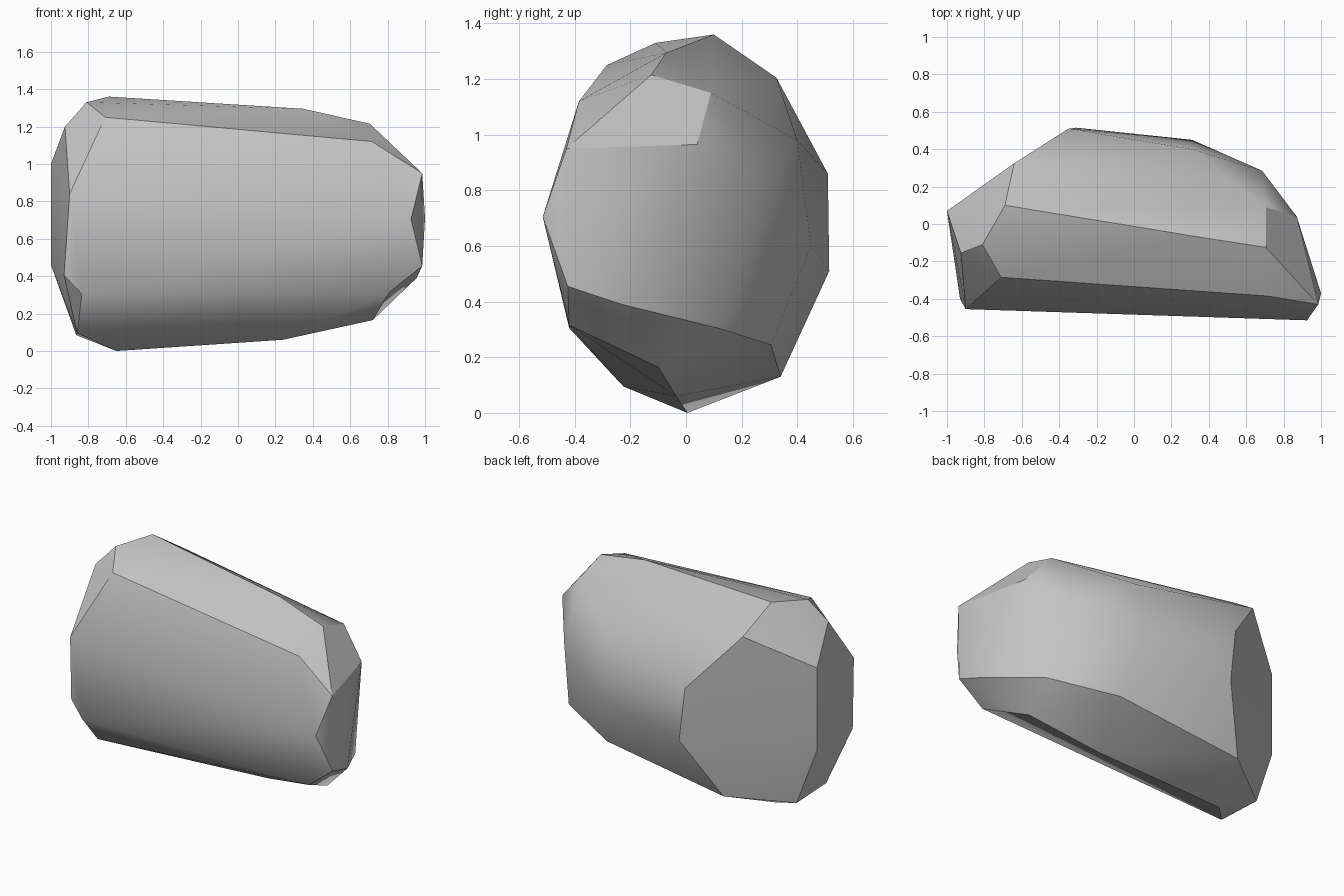
import bpy
import bmesh
from math import radians

default_cube = bpy.data.objects.get("Cube")
if default_cube:
    bpy.data.objects.remove(default_cube, do_unlink=True)

# Corner points of the boulder, grouped by the facet they bound
sheared_back_facet = [(-1, .07, 1), (-.64, .325, 1.205), (-.35, .51, .86), (-.31, .515, .51),
                      (-.51, .34, .13), (-.865, .09, .085), (-1, .07, .46)]
left_over_end = [(-.925, -.155, 1.2), (-.9, -.455, .84), (-.93, -.4, .405), (-.86, -.225, .095),
                 (-.835, -.42, .305)]
top_ridge = [(-.69, .1, 1.36), (-.81, -.11, 1.33), (-.71, -.285, 1.25), (.35, -.07, 1.295)]
pointed_end = [(.705, -.125, 1.215), (.705, .09, 1.15), (.87, .04, .965), (.985, -.43, .95),
               (.715, -.385, 1.12), (.925, -.515, .705), (1, -.37, .71), (.985, -.425, .455),
               (.955, -.23, .39), (.81, -.42, .315)]
rounded_back = [(.685, .285, .8), (.31, .4, .98), (.31, .45, .6), (.36, .305, .245),
                (.77, .115, .305)]
underside = [(.72, -.1, .165), (.24, -.035, .06), (-.65, .005, 0)]


def make_material(name, colour):
    material = bpy.data.materials.new(name)
    material.use_nodes = True
    material.diffuse_color = colour
    shader = next(n for n in material.node_tree.nodes if n.type == 'BSDF_PRINCIPLED')
    shader.inputs["Base Color"].default_value = colour
    return material


def make_hull(name, points, material):
    """Wrap the corner points in a closed faceted shell."""
    bm = bmesh.new()
    for point in points:
        bm.verts.new(point)
    hull = bmesh.ops.convex_hull(bm, input=bm.verts[:])
    loose = [v for v in bm.verts if not v.link_faces]
    bmesh.ops.delete(bm, geom=loose, context='VERTS')
    # Merge triangles that belong to one flat facet
    bmesh.ops.dissolve_limit(bm, angle_limit=radians(3), verts=bm.verts[:], edges=bm.edges[:])
    bmesh.ops.recalc_face_normals(bm, faces=bm.faces[:])
    mesh = bpy.data.meshes.new(name)
    bm.to_mesh(mesh)
    bm.free()
    mesh.materials.append(material)
    obj = bpy.data.objects.new(name, mesh)
    bpy.context.collection.objects.link(obj)
    return obj


# Boulder with soft shallow creases and sharp chipped edges
stone = make_material("stone_grey", (0.55, 0.55, 0.55, 1))
boulder = make_hull("boulder", sheared_back_facet + left_over_end + top_ridge
                    + pointed_end + rounded_back + underside, stone)
bpy.ops.object.select_all(action='DESELECT')
boulder.select_set(True)
bpy.context.view_layer.objects.active = boulder
bpy.ops.object.shade_smooth_by_angle(angle=radians(30))
